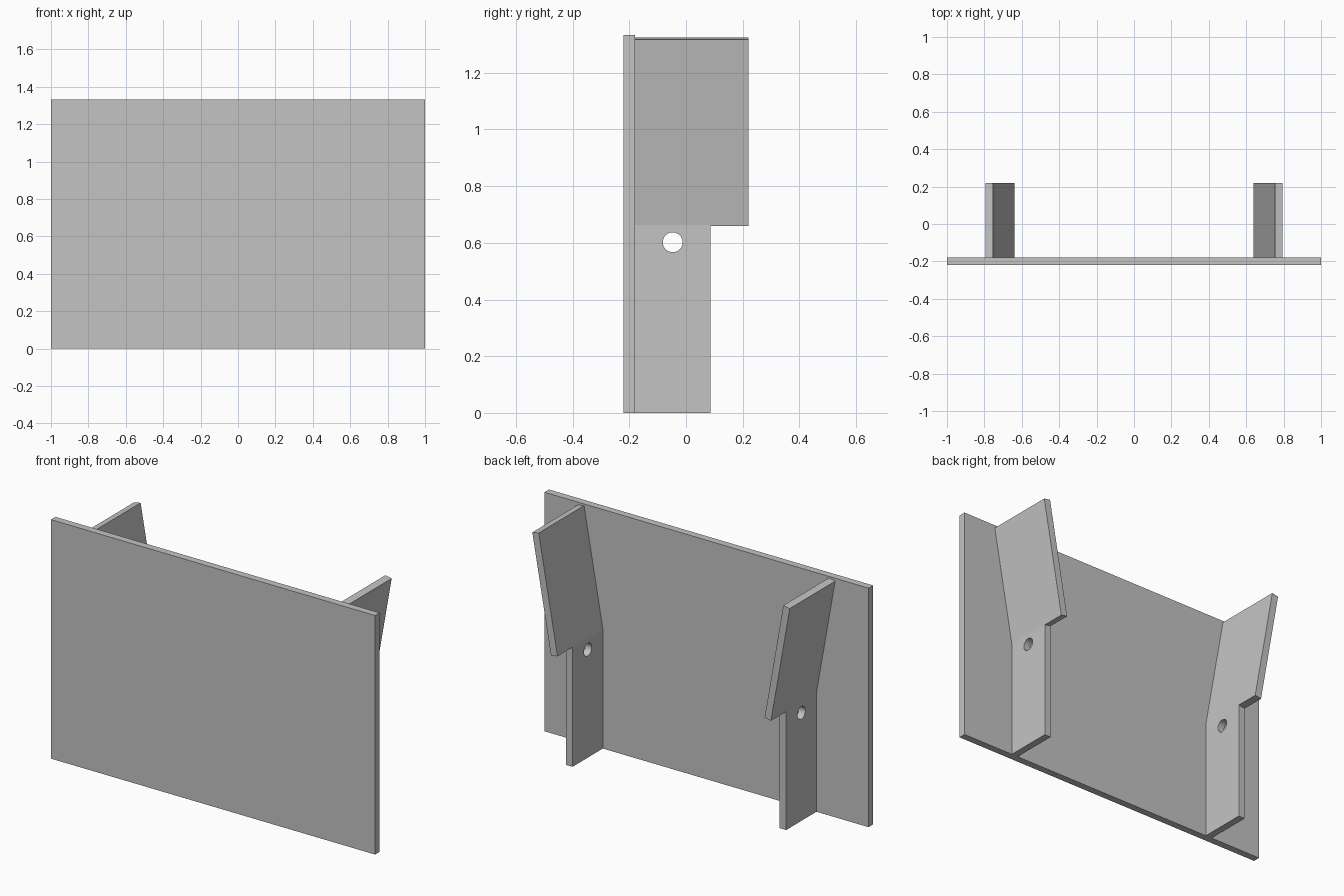
import bpy
import math
from mathutils import Matrix, Vector

cube = bpy.data.objects.get("Cube")
if cube:
    bpy.data.objects.remove(cube, do_unlink=True)

# Single plain grey
GREY = (0.55, 0.55, 0.55, 1)
grey = bpy.data.materials.new("plain grey")
grey.use_nodes = True
grey.diffuse_color = GREY
grey.node_tree.nodes["Principled BSDF"].inputs["Base Color"].default_value = GREY

THICK = 0.04
BACK = -0.18        # rear face of the panel, where the brackets attach
INNER = 0.639       # inner face of each bracket leg
FOLD = 0.667        # height where the bracket bends outward
LEAN = math.radians(10)


def box(name, low, high):
    """Axis-aligned box between two corners."""
    low, high = Vector(low), Vector(high)
    bpy.ops.mesh.primitive_cube_add(size=1)
    ob = bpy.context.object
    ob.name = name
    ob.data.transform(Matrix.Translation((low + high) / 2) @ Matrix.Diagonal((*(high - low), 1)))
    ob.data.materials.append(grey)
    return ob


def mirrored(ob, name):
    """Copy of a part reflected to the other side."""
    twin = ob.copy()
    twin.data = ob.data.copy()
    twin.data.transform(Matrix.Scale(-1, 4, (1, 0, 0)))
    twin.data.flip_normals()
    twin.name = name
    bpy.context.collection.objects.link(twin)


# Front panel
box("front_panel", (-1, -0.22, 0), (1, BACK, 1.333))

# Upright leg with a round bolt hole
leg = box("left_bracket_leg", (INNER, BACK, 0), (INNER + THICK, 0.087, FOLD))
bpy.ops.mesh.primitive_cylinder_add(vertices=48, radius=0.035, depth=0.2,
                                    location=(INNER + THICK / 2, -0.047, 0.602),
                                    rotation=(0, math.pi / 2, 0))
cutter = bpy.context.object
cutter.name = "hole_cutter"
cutter.data.materials.append(grey)
bpy.context.view_layer.objects.active = leg
cut = leg.modifiers.new("bolt_hole", "BOOLEAN")
cut.operation = "DIFFERENCE"
cut.solver = "EXACT"
cut.object = cutter
bpy.ops.object.modifier_apply(modifier=cut.name)
bpy.data.objects.remove(cutter, do_unlink=True)

# Wider upper plate, tilted outward about the inner top edge of the leg
plate = box("left_bracket_plate", (0, BACK, 0), (THICK, 0.22, FOLD))
plate.data.transform(Matrix.Translation((INNER, 0, FOLD)) @ Matrix.Rotation(LEAN, 4, "Y"))

# Matching bracket on the other side
mirrored(leg, "right_bracket_leg")
mirrored(plate, "right_bracket_plate")
